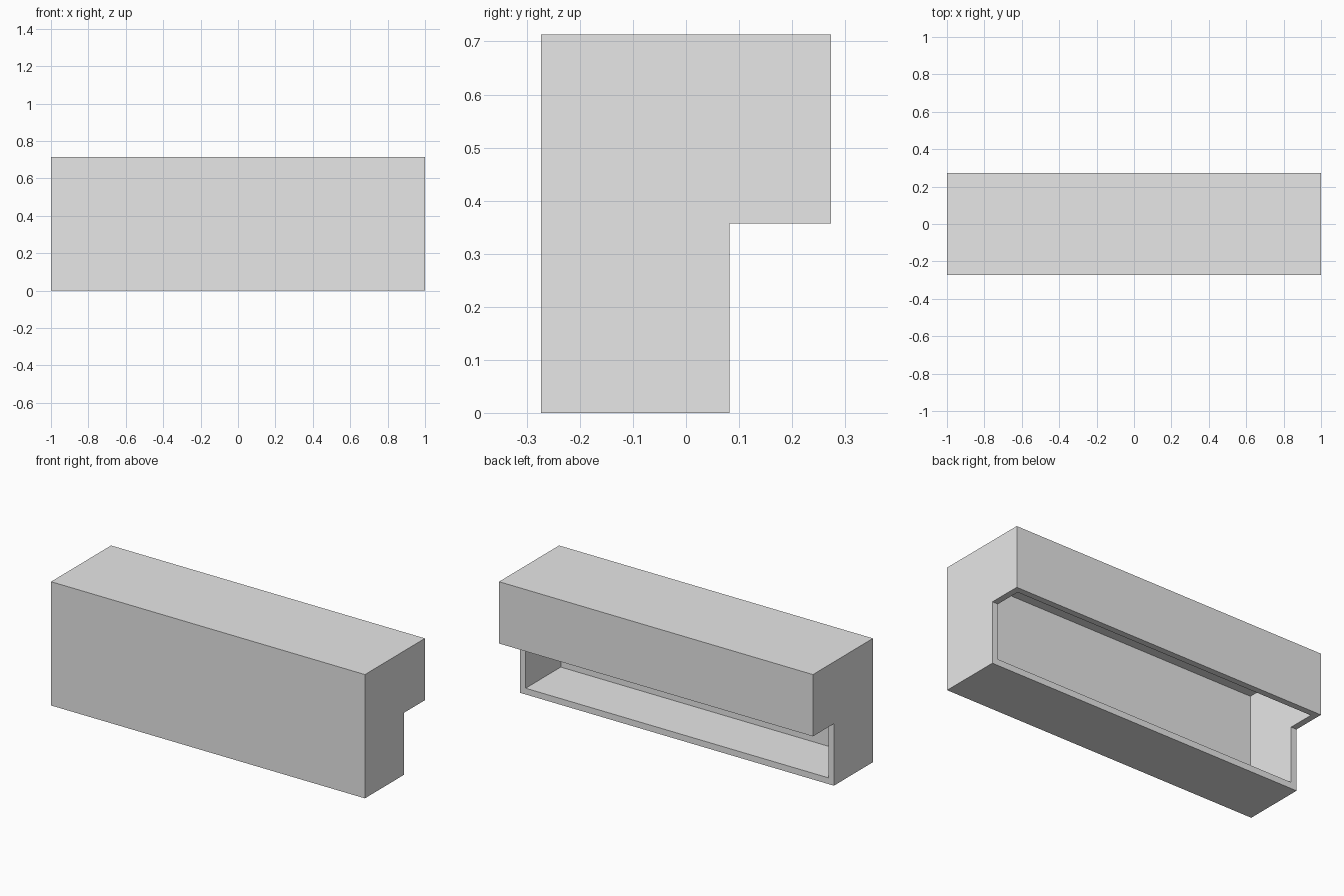
import bpy
import bmesh

cube = bpy.data.objects.get("Cube")
if cube:
    bpy.data.objects.remove(cube, do_unlink=True)

HALF_LENGTH = 1.0
FRONT, STEP, BACK = -0.273, 0.082, 0.273
MIDDLE, TOP = 0.357, 0.713
WALL = 0.036

# Single plain grey
grey = bpy.data.materials.new("plain_grey")
grey.use_nodes = True
colour = (0.8, 0.8, 0.8, 1)
grey.diffuse_color = colour
grey.node_tree.nodes["Principled BSDF"].inputs["Base Color"].default_value = colour

# Stepped side profile, extruded along the length
profile = [(FRONT, 0), (STEP, 0), (STEP, MIDDLE),
           (BACK, MIDDLE), (BACK, TOP), (FRONT, TOP)]
bm = bmesh.new()
side = bm.faces.new([bm.verts.new((-HALF_LENGTH, y, z)) for y, z in profile])
extruded = bmesh.ops.extrude_face_region(bm, geom=[side], use_keep_orig=True)
moved = [g for g in extruded["geom"] if isinstance(g, bmesh.types.BMVert)]
bmesh.ops.translate(bm, verts=moved, vec=(2 * HALF_LENGTH, 0, 0))
bmesh.ops.recalc_face_normals(bm, faces=bm.faces)


# The lower back and the underside of the overhang are open
def is_open(face):
    c, n = face.calc_center_median(), face.normal
    lower_back = n.y > 0.9 and c.z < MIDDLE
    underside = n.z < -0.9 and c.z > MIDDLE / 2
    return lower_back or underside


bmesh.ops.delete(bm, geom=[f for f in bm.faces if is_open(f)], context="FACES")
mesh = bpy.data.meshes.new("stepped_housing")
bm.to_mesh(mesh)
bm.free()
mesh.materials.append(grey)
housing = bpy.data.objects.new("stepped_housing", mesh)
bpy.context.collection.objects.link(housing)

# Inward wall thickness
walls = housing.modifiers.new("walls", "SOLIDIFY")
walls.thickness = WALL
walls.offset = -1
walls.use_even_offset = True
